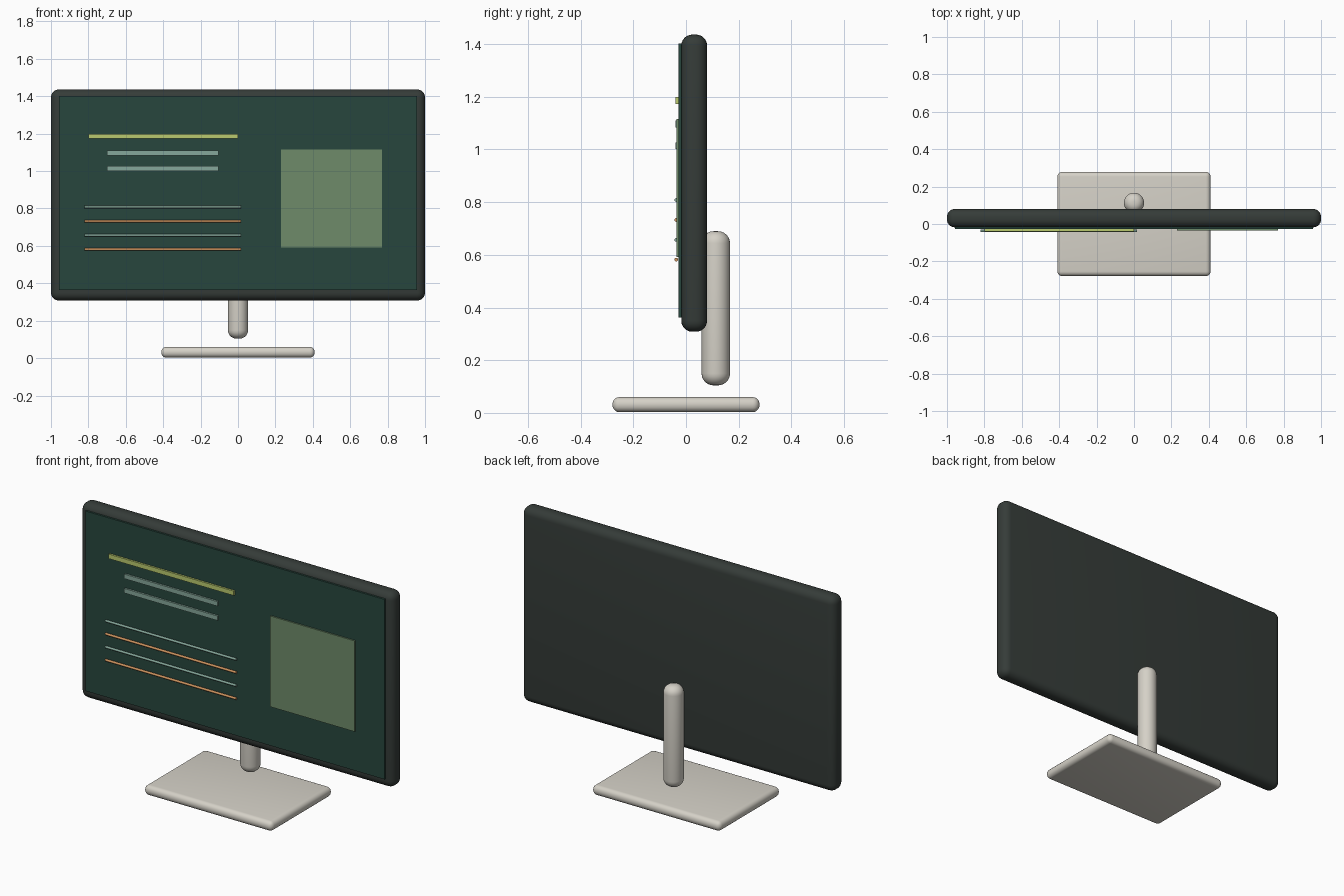
import bpy, math

if "Cube" in bpy.data.objects:
    bpy.data.objects.remove(bpy.data.objects["Cube"])


def material(name, r, g, b):
    # 0-255 display colour to linear
    m = bpy.data.materials.new(name)
    m.diffuse_color = [(c / 255) ** 2.2 for c in (r, g, b)] + [1]
    m.use_nodes = True
    m.node_tree.nodes["Principled BSDF"].inputs["Base Color"].default_value = m.diffuse_color
    return m


CASE = material("charcoal", 56, 62, 59)
STAND = material("warm_grey", 212, 208, 198)
SCREEN = material("dark_green", 44, 72, 64)
PANEL = material("leaf_green", 110, 138, 105)
LIME = material("lime", 184, 200, 110)
MINT = material("mint", 132, 166, 153)
ORANGE = material("orange", 206, 148, 96)


def finish(ob, name, mat, bevel, segments):
    ob.name = name
    ob.data.materials.append(mat)
    bpy.ops.object.transform_apply(location=False, rotation=True, scale=True)
    if bevel:
        mod = ob.modifiers.new("round", 'BEVEL')
        mod.width = bevel
        mod.segments = segments
        mod.limit_method = 'ANGLE'
        mod.angle_limit = math.radians(40)
        bpy.ops.object.modifier_apply(modifier=mod.name)
        bpy.ops.object.shade_smooth_by_angle(angle=math.radians(35))
    return ob


def box(name, x, y, z, mat, bevel=0, segments=5):
    # x, y, z are (min, max) ranges
    bpy.ops.mesh.primitive_cube_add(size=1, location=[(a + b) / 2 for a, b in (x, y, z)])
    ob = bpy.context.object
    ob.scale = [b - a for a, b in (x, y, z)]
    return finish(ob, name, mat, bevel, segments)


def rod(name, radius, length, location, rotation, mat, bevel=0, sides=32):
    bpy.ops.mesh.primitive_cylinder_add(vertices=sides, radius=radius, depth=length,
                                        location=location, rotation=rotation)
    ob = finish(bpy.context.object, name, mat, bevel, 6)
    bpy.ops.object.shade_smooth_by_angle(angle=math.radians(35))
    return ob


# stand
box("base", (-0.41, 0.41), (-0.279, 0.279), (0.003, 0.06), STAND, 0.026)
rod("neck", 0.054, 0.585, (0, 0.113, 0.397), (0, 0, 0), STAND, 0.045)

# monitor housing and screen
box("housing", (-1, 1), (-0.018, 0.08), (0.308, 1.436), CASE, 0.042, 6)
box("screen", (-0.956, 0.956), (-0.028, -0.017), (0.363, 1.402), SCREEN)

# picture panel on the screen
box("picture_panel", (0.23, 0.77), (-0.036, -0.027), (0.592, 1.116), PANEL)

# heading bars
box("heading_bar", (-0.80, 0), (-0.039, -0.027), (1.173, 1.199), LIME)
for i, z in enumerate((1.097, 1.014)):
    box(f"subheading_bar_{i + 1}", (-0.70, -0.104), (-0.039, -0.027), (z - 0.013, z + 0.013), MINT)

# thin rows, alternating colours
for i in range(4):
    rod(f"text_row_{i + 1}", 0.007, 0.836, (-0.402, -0.037, 0.808 - 0.0755 * i),
        (0, math.pi / 2, 0), ORANGE if i % 2 else MINT, sides=12)
